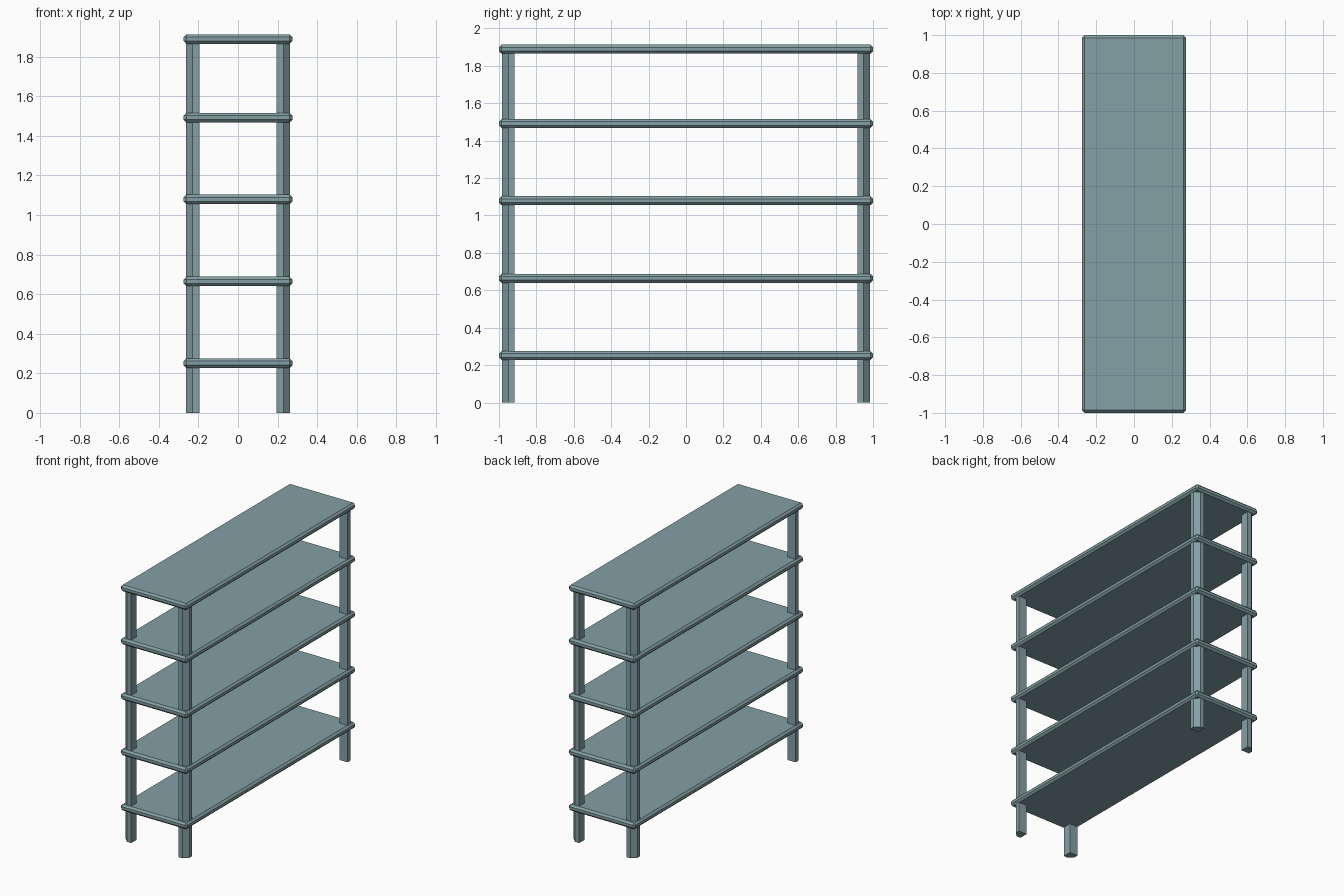
import bpy, bmesh

if "Cube" in bpy.data.objects:
    bpy.data.objects.remove(bpy.data.objects["Cube"])

mat = bpy.data.materials.new("grey_teal")
mat.diffuse_color = (0.231, 0.352, 0.376, 1)
mat.use_nodes = True
mat.node_tree.nodes["Principled BSDF"].inputs["Base Color"].default_value = mat.diffuse_color


def make_object(name, bm):
    bmesh.ops.recalc_face_normals(bm, faces=bm.faces)
    mesh = bpy.data.meshes.new(name)
    bm.to_mesh(mesh)
    bm.free()
    mesh.materials.append(mat)
    obj = bpy.data.objects.new(name, mesh)
    bpy.context.collection.objects.link(obj)
    return obj


# Shelf boards: flat slabs with every edge chamfered
def shelf(name, z):
    bm = bmesh.new()
    bmesh.ops.create_cube(bm, size=1)
    for v in bm.verts:
        v.co.x *= 0.55
        v.co.y *= 2.0
        v.co.z = v.co.z * 0.048 + z
    bmesh.ops.bevel(bm, geom=bm.edges[:], offset=0.014, segments=1,
                    profile=0.5, affect='EDGES')
    make_object(name, bm)


for i, z in enumerate((0.251, 0.664, 1.079, 1.492, 1.889)):
    shelf(f"shelf_{i + 1}", z)


# Legs: square posts with the outer corner cut off, mirrored to four corners
def leg(name, sx, sy):
    profile = [(0.195, 0.917), (0.263, 0.917), (0.263, 0.950),
               (0.229, 0.983), (0.195, 0.983)]
    bm = bmesh.new()
    foot = bm.faces.new([bm.verts.new((x * sx, y * sy, 0)) for x, y in profile])
    top = bmesh.ops.extrude_face_region(bm, geom=[foot])["geom"]
    bmesh.ops.translate(bm, vec=(0, 0, 1.889),
                        verts=[v for v in top if isinstance(v, bmesh.types.BMVert)])
    make_object(name, bm)


for side, sx in (("left", -1), ("right", 1)):
    for end, sy in (("front", -1), ("back", 1)):
        leg(f"{end}_{side}_leg", sx, sy)
